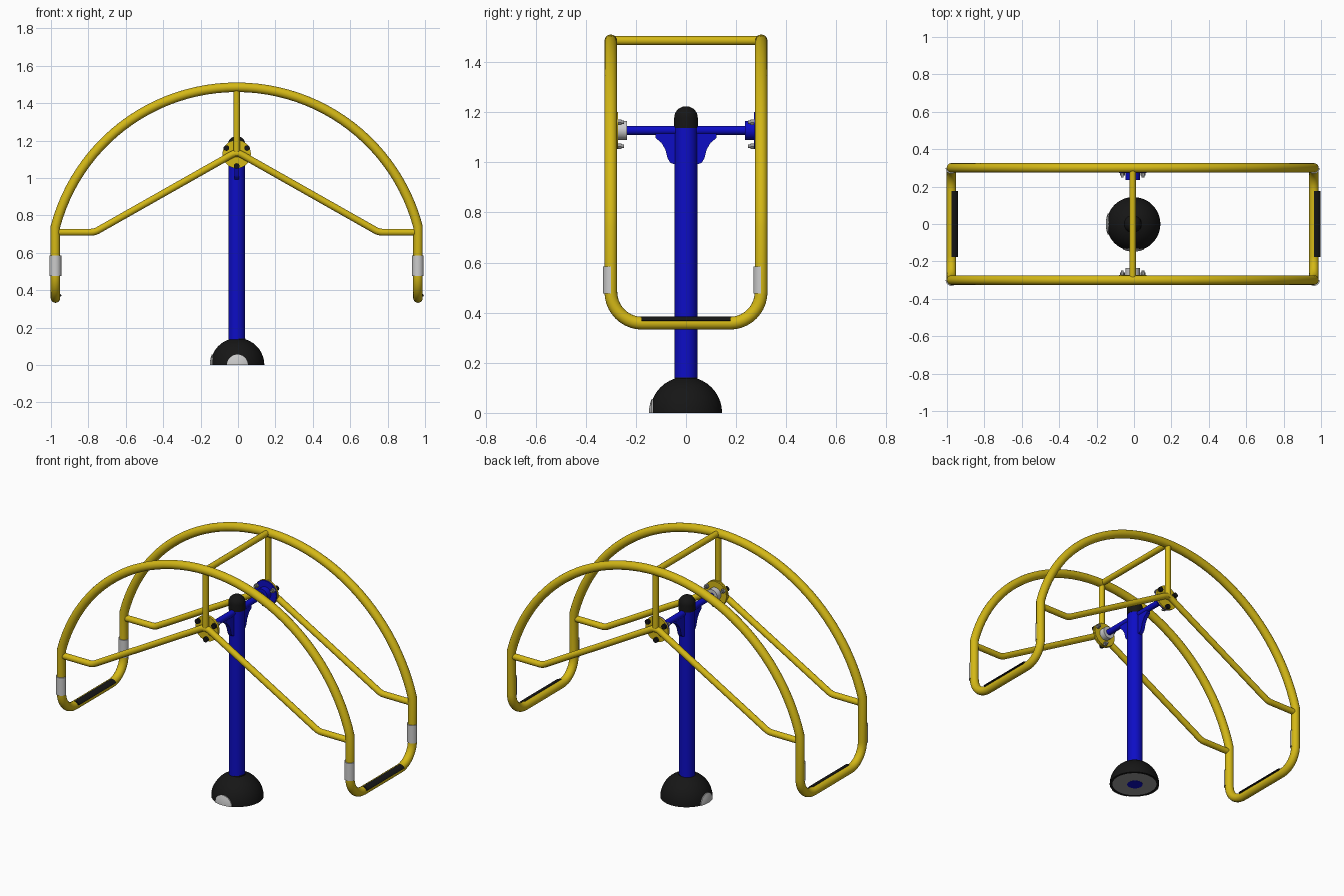
import bpy, bmesh, math
from mathutils import Vector, Matrix

if "Cube" in bpy.data.objects:
    bpy.data.objects.remove(bpy.data.objects["Cube"], do_unlink=True)

X0 = -0.007          # frame centre line
RX, RY = 0.969, 0.30  # rail half spacing
HUB_Z = 1.128


def material(name, rgb):
    m = bpy.data.materials.new(name)
    m.use_nodes = True
    m.diffuse_color = (*rgb, 1)
    m.node_tree.nodes["Principled BSDF"].inputs["Base Color"].default_value = (*rgb, 1)
    return m


YELLOW = material("yellow paint", (0.66, 0.48, 0.008))
BLUE = material("blue paint", (0.004, 0.004, 0.56))
BLACK = material("black rubber", (0.008, 0.008, 0.008))
LIGHT = material("light grey", (0.60, 0.60, 0.60))
STEEL = material("steel grey", (0.32, 0.32, 0.32))


def finish(ob, mat, loc=(0, 0, 0)):
    ob.data.materials.clear()
    ob.data.materials.append(mat)
    ob.location = Vector(loc) + Vector((X0, 0, 0))
    bpy.ops.object.select_all(action='DESELECT')
    ob.select_set(True)
    bpy.context.view_layer.objects.active = ob
    bpy.ops.object.shade_smooth_by_angle(angle=math.radians(40))
    return ob


def from_bmesh(name, bm, mat, loc=(0, 0, 0)):
    bmesh.ops.remove_doubles(bm, verts=bm.verts, dist=1e-5)
    bmesh.ops.recalc_face_normals(bm, faces=bm.faces)
    me = bpy.data.meshes.new(name)
    bm.to_mesh(me)
    bm.free()
    ob = bpy.data.objects.new(name, me)
    bpy.context.collection.objects.link(ob)
    return finish(ob, mat, loc)


def lathe(name, profile, mat, loc=(0, 0, 0), rot=None, angle=360, steps=32):
    """Spin (radius, height) points about z, then turn and place the result."""
    bm = bmesh.new()
    vs = [bm.verts.new((r, 0, z)) for r, z in profile]
    es = [bm.edges.new(p) for p in zip(vs, vs[1:])]
    bmesh.ops.spin(bm, geom=vs + es, cent=(0, 0, 0), axis=(0, 0, 1),
                   angle=math.radians(angle), steps=steps)
    if rot:
        bmesh.ops.transform(bm, matrix=rot, verts=bm.verts)
    return from_bmesh(name, bm, mat, loc)


def cylinder(name, r, a, b, mat, loc=(0, 0, 0), rot=None, steps=32):
    return lathe(name, [(0, a), (r, a), (r, b), (0, b)], mat, loc, rot, steps=steps)


def prism(name, outline, axis, half, mat, loc=(0, 0, 0)):
    """Extrude a 2D outline along x (points y,z) or y (points x,z)."""
    bm = bmesh.new()
    put = (lambda p: (-half, p[0], p[1])) if axis == 'X' else (lambda p: (p[0], -half, p[1]))
    face = bm.faces.new([bm.verts.new(put(p)) for p in outline])
    ext = bmesh.ops.extrude_face_region(bm, geom=[face])["geom"]
    step = (2 * half, 0, 0) if axis == 'X' else (0, 2 * half, 0)
    bmesh.ops.translate(bm, vec=step, verts=[g for g in ext if isinstance(g, bmesh.types.BMVert)])
    return from_bmesh(name, bm, mat, loc)


def fillet(a, p, b, r, n=10):
    """Points of a round bend of radius r at corner p."""
    u, v = (a - p).normalized(), (b - p).normalized()
    half = u.angle(v) / 2
    d = r / math.tan(half)
    c = p + (u + v).normalized() * (r / math.sin(half))
    s, e = p + u * d - c, p + v * d - c
    total = s.angle(e)
    ax = s.cross(e).normalized()
    return [c + Matrix.Rotation(total * i / n, 3, ax) @ s for i in range(n + 1)]


def tube(name, pts, r, mat, closed=False):
    """Round tube along (point, bend radius) pairs."""
    P = [Vector(p) for p, _ in pts]
    path = []
    for i, (p, bend) in enumerate(pts):
        if bend:
            path += fillet(P[i - 1], P[i], P[(i + 1) % len(P)], bend)
        else:
            path.append(P[i])
    cu = bpy.data.curves.new(name, 'CURVE')
    cu.dimensions = '3D'
    cu.bevel_depth, cu.bevel_resolution = r, 6
    cu.use_fill_caps = not closed
    sp = cu.splines.new('POLY')
    sp.points.add(len(path) - 1)
    for q, p in zip(sp.points, path):
        q.co = (*p, 1)
    sp.use_cyclic_u = closed
    ob = bpy.data.objects.new(name, cu)
    bpy.context.collection.objects.link(ob)
    bpy.ops.object.select_all(action='DESELECT')
    ob.select_set(True)
    bpy.context.view_layer.objects.active = ob
    bpy.ops.object.convert(target='MESH')
    return finish(bpy.context.view_layer.objects.active, mat)


TO_Y = Matrix.Rotation(math.radians(-90), 4, 'X')   # height runs along +y
TO_FRONT = Matrix.Rotation(math.radians(90), 4, 'X')  # height runs along -y

# Main frame: two arches joined by U-shaped foot bars, one closed tube
ARC_R, ARC_Z, BAR_Z = 1.003, 0.482, 0.358
start = math.asin((0.74 - ARC_Z) / ARC_R)
N = 48
angles = [math.pi - start - (math.pi - 2 * start) * i / N for i in range(N + 1)]
arch = [(ARC_R * math.cos(t), ARC_Z + ARC_R * math.sin(t)) for t in angles]
loop = [((x, -RY, z), 0) for x, z in arch]
loop += [((RX, -RY, BAR_Z), 0.125), ((RX, RY, BAR_Z), 0.125)]
loop += [((x, RY, z), 0) for x, z in reversed(arch)]
loop += [((-RX, RY, BAR_Z), 0.125), ((-RX, -RY, BAR_Z), 0.125)]
tube("main_frame", loop, 0.0255, YELLOW, closed=True)
tube("top_crossbar", [((0, -RY, 1.486), 0), ((0, RY, 1.486), 0)], 0.018, YELLOW)

# Arms, struts and bolted hub plates on each side
for s, side in ((-1, "front"), (1, "back")):
    y = s * RY
    tube(side + "_arms", [((-RX, y, 0.71), 0), ((-0.76, y, 0.71), 0.08),
                          ((0, y, 1.14), 0.06), ((0.76, y, 0.71), 0.08),
                          ((RX, y, 0.71), 0)], 0.0185, YELLOW)
    tube(side + "_strut", [((0, y, 1.12), 0), ((0, y, 1.486), 0)], 0.0175, YELLOW)
    out = TO_Y if s > 0 else TO_FRONT
    hub = (0, 0, HUB_Z)
    cylinder(side + "_hub_plate", 0.076, 0.281, 0.291, YELLOW, hub, out)
    cylinder(side + "_hub_inner_plate", 0.074, 0.272, 0.281, BLUE if s > 0 else YELLOW, hub, out)
    cylinder(side + "_hub_flange", 0.038, 0.236, 0.272, BLUE if s > 0 else LIGHT, hub, out)
    for k, deg in enumerate((30, 150, 270)):
        a = math.radians(deg)
        at = (0.064 * math.cos(a), 0, HUB_Z + 0.064 * math.sin(a))
        cylinder(f"{side}_bolt_head_{k}", 0.015, 0.29, 0.306, BLACK, at, out, 12)
        cylinder(f"{side}_bolt_nut_{k}", 0.013, 0.258, 0.273, STEEL, at, out, 6)
        cylinder(f"{side}_bolt_end_{k}", 0.007, 0.248, 0.26, STEEL, at, out, 10)

# Foot grips and reflective half sleeves
for s, side in ((-1, "right"), (1, "left")):
    prism(side + "_foot_grip", [(0, 0.0275), (0.012, 0.0275), (0.026, 0.022), (0.034, 0.011),
                                (0.022, 0.008), (0, 0.015)], 'Y', 0.177, BLACK, (s * RX, 0, BAR_Z))
    for t, end in ((-1, "front"), (1, "back")):
        lathe(f"{side}_{end}_sleeve", [(0.023, 0.477), (0.031, 0.477), (0.031, 0.585), (0.023, 0.585)],
              LIGHT, (s * RX, t * RY, 0), Matrix.Rotation(math.pi, 4, 'Z'), angle=180, steps=16)

# Post, cap, axle and gusset
cylinder("post", 0.045, 0.0, 1.14, BLUE)
quarter = [math.radians(9 * i) for i in range(11)]
lathe("post_cap", [(0, 1.138), (0.047, 1.138)] +
      [(0.047 * math.cos(t), 1.178 + 0.046 * math.sin(t)) for t in quarter], BLACK)
cylinder("axle", 0.018, -0.25, 0.25, BLUE, (0, 0, HUB_Z), TO_Y)
side = [(0.122, 1.115), (0.122, 1.098), (0.098, 1.078), (0.082, 1.05), (0.073, 1.015),
        (0.062, 0.998), (0.04, 0.99)]
prism("gusset", side + [(-y, z) for y, z in reversed(side)], 'X', 0.012, BLUE)

# Base cover with underside plate and side caps
BASE = (0.004, 0, 0)
lathe("base_cover", [(0.12, 0.006), (0.13, 0.0)] +
      [(0.144 * math.cos(t), 0.144 * math.sin(t)) for t in quarter[:9]] +
      [(0.044, 0.142), (0, 0.142)], BLACK, BASE, steps=48)
cylinder("base_plate", 0.132, 0.001, 0.006, STEEL, BASE)
cap = [(0, 0.148), (0.02, 0.1465), (0.04, 0.1425), (0.056, 0.137), (0.056, 0.12)]
for name, deg in (("front", 0), ("right", -90)):
    lathe(name + "_base_cap", cap, LIGHT, BASE,
          Matrix.Rotation(math.radians(deg), 4, 'Z') @ TO_FRONT, angle=180, steps=24)
